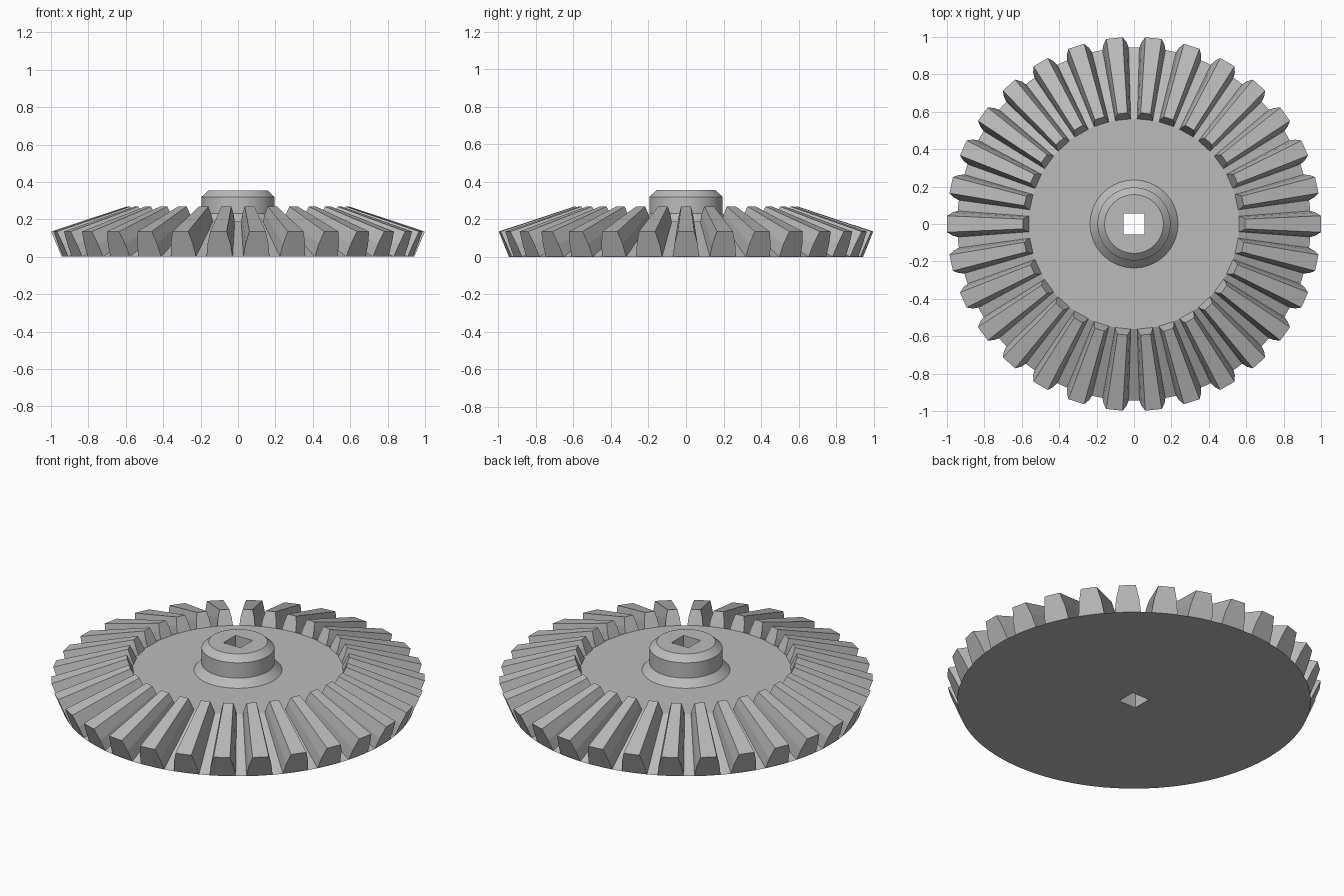
import bpy, bmesh, math
from mathutils import Matrix, Vector

SEGMENTS = 120
TEETH = 30
BORE = 0.056                      # half width of the square bore
APEX = Vector((0, 0, 0.465))      # point where all tooth lines meet
INNER = 0.595                     # inner tooth end, as a scale toward the apex
ROOT_R, TIP_R, TIP_Z = 0.945, 1.0, 0.135

cube = bpy.data.objects.get("Cube")
if cube:
    bpy.data.objects.remove(cube, do_unlink=True)

steel = bpy.data.materials.new("grey steel")
steel.use_nodes = True
colour = (0.5, 0.5, 0.5, 1)
steel.diffuse_color = colour
steel.node_tree.nodes["Principled BSDF"].inputs["Base Color"].default_value = colour


def finish(name, bm, smooth=False):
    bmesh.ops.recalc_face_normals(bm, faces=bm.faces)
    mesh = bpy.data.meshes.new(name)
    bm.to_mesh(mesh)
    bm.free()
    mesh.materials.append(steel)
    obj = bpy.data.objects.new(name, mesh)
    bpy.context.collection.objects.link(obj)
    if smooth:
        bpy.ops.object.select_all(action='DESELECT')
        obj.select_set(True)
        bpy.context.view_layer.objects.active = obj
        bpy.ops.object.shade_smooth_by_angle(angle=math.radians(15))
    return obj


def lathe(name, profile):
    """Spin (radius, z) points; a radius of None follows the square bore."""
    bm = bmesh.new()
    rings = []
    for radius, z in profile:
        ring = []
        for i in range(SEGMENTS):
            a = math.tau * i / SEGMENTS
            c, s = math.cos(a), math.sin(a)
            r = BORE / max(abs(c), abs(s)) if radius is None else radius
            ring.append(bm.verts.new((r * c, r * s, z)))
        rings.append(ring)
    for low, high in zip(rings, rings[1:]):
        for i in range(SEGMENTS):
            j = (i + 1) % SEGMENTS
            bm.faces.new((low[i], low[j], high[j], high[i]))
    return finish(name, bm, smooth=True)


# Conical gear blank and chamfered hub, sharing one square bore
plateau_z = APEX.z * (1 - INNER)
lathe("gear_body", [(None, 0), (ROOT_R, 0), (ROOT_R * INNER, plateau_z), (0.235, plateau_z)])
lathe("hub", [(0.235, plateau_z), (0.195, 0.23), (0.195, 0.32),
              (0.157, 0.355), (None, 0.355), (None, 0)])

# Tapered teeth: one end section scaled toward the apex, repeated around
section = []
for t, half in ((0, 0.07), (0.5, 0.062), (1, 0.044)):
    r = ROOT_R + (TIP_R - ROOT_R) * t
    section.append(Vector((math.sqrt(r * r - half * half), half, TIP_Z * t)))
section += [Vector((p.x, -p.y, p.z)) for p in reversed(section)]

bm = bmesh.new()
for n in range(TEETH):
    turn = Matrix.Rotation(math.tau * n / TEETH, 3, 'Z')
    outer = [bm.verts.new(turn @ p) for p in section]
    inner = [bm.verts.new(turn @ APEX.lerp(p, INNER)) for p in section]
    bm.faces.new(outer)
    bm.faces.new(inner[::-1])
    for i in range(len(section)):
        j = (i + 1) % len(section)
        bm.faces.new((outer[i], inner[i], inner[j], outer[j]))
finish("gear_teeth", bm)
